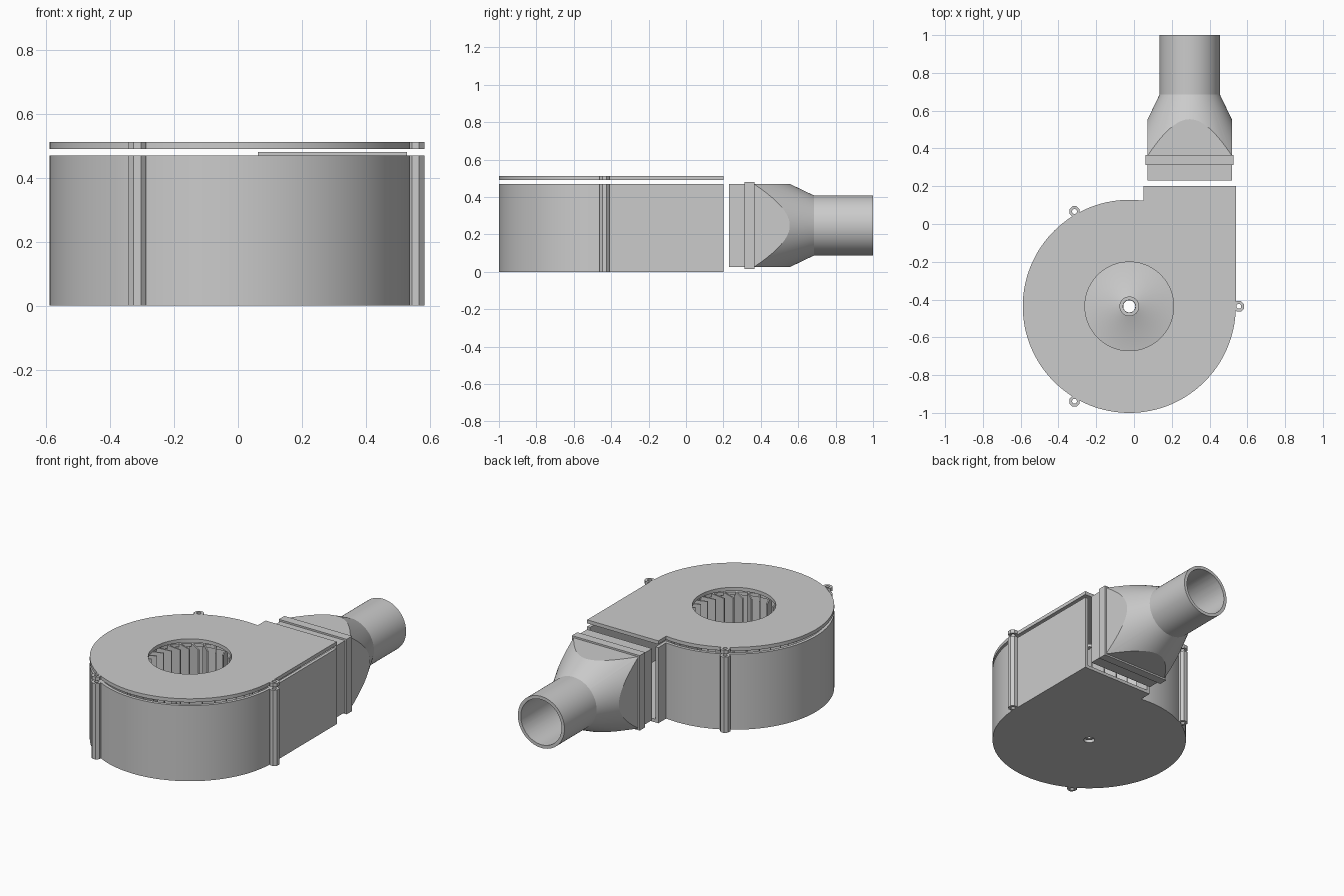
import bpy, bmesh
from math import pi, cos, sin, sqrt
from mathutils import Matrix, Vector

if "Cube" in bpy.data.objects:
    bpy.data.objects.remove(bpy.data.objects["Cube"])

grey = bpy.data.materials.new("plain grey")
grey.use_nodes = True
GREY = (0.6, 0.6, 0.6, 1)
grey.diffuse_color = GREY
grey.node_tree.nodes["Principled BSDF"].inputs["Base Color"].default_value = GREY

CX, CY, R = -0.025, -0.436, 0.564      # fan axis and housing radius
RIGHT, LEFT, MOUTH = 0.539, 0.05, 0.20  # outlet duct edges
NX, NZ = 0.295, 0.2475                 # nozzle axis
WALL = 0.02


def add(name, bm):
    bmesh.ops.recalc_face_normals(bm, faces=bm.faces)
    mesh = bpy.data.meshes.new(name)
    bm.to_mesh(mesh)
    bm.free()
    obj = bpy.data.objects.new(name, mesh)
    bpy.context.collection.objects.link(obj)
    mesh.materials.append(grey)
    return obj


def prism(name, points, z0, z1):
    bm = bmesh.new()
    face = bm.faces.new([bm.verts.new((x, y, z0)) for x, y in points])
    top = bmesh.ops.extrude_face_region(bm, geom=[face])["geom"]
    verts = [v for v in top if isinstance(v, bmesh.types.BMVert)]
    bmesh.ops.translate(bm, verts=verts, vec=(0, 0, z1 - z0))
    return add(name, bm)


def box(name, x0, x1, y0, y1, z0, z1):
    return prism(name, [(x0, y0), (x1, y0), (x1, y1), (x0, y1)], z0, z1)


def lathe(name, profile, place, n=64):
    """Revolve a closed (radius, height) profile round z, then place it."""
    bm = bmesh.new()
    rings = []
    for r, h in profile:
        if r == 0:
            rings.append([bm.verts.new((0, 0, h))] * n)
        else:
            rings.append([bm.verts.new((r * cos(2 * pi * i / n), r * sin(2 * pi * i / n), h))
                          for i in range(n)])
    for a, b in zip(rings, rings[1:] + rings[:1]):
        for i in range(n):
            j = (i + 1) % n
            loop = list(dict.fromkeys([a[i], a[j], b[j], b[i]]))
            if len(loop) > 2:
                bm.faces.new(loop)
    bm.transform(place)
    return add(name, bm)


def drum(name, x, y, r, z0, z1, n=64):
    return lathe(name, [(0, z0), (r, z0), (r, z1), (0, z1)],
                 Matrix.Translation((x, y, 0)) @ Matrix.Rotation(pi / n, 4, "Z"), n)


def combine(target, other, operation):
    mod = target.modifiers.new(operation, "BOOLEAN")
    mod.operation, mod.solver, mod.object = operation, "EXACT", other
    bpy.context.view_layer.update()
    graph = bpy.context.evaluated_depsgraph_get()
    mesh = bpy.data.meshes.new_from_object(target.evaluated_get(graph))
    target.modifiers.clear()
    target.data = mesh
    bpy.data.objects.remove(other)


def scroll(inset, mouth):
    """Outline of the round housing with its straight outlet duct."""
    r, left = R - inset, LEFT + inset
    dx = left - CX
    start = pi / 2 - math_asin(dx / r)
    steps = 96
    arc = [start + (2 * pi - start) * i / steps for i in range(steps + 1)]
    return [(CX + r * cos(a), CY + r * sin(a)) for a in arc] + [(CX + r, mouth), (left, mouth)]


def math_asin(s):
    return Vector((sqrt(1 - s * s), s)).angle_signed(Vector((1, 0)))


def with_ears(body, z0, z1):
    """Add the three screw bosses and drill them."""
    spots = [(CX + 0.58 * cos(k * 2 * pi / 3), CY + 0.58 * sin(k * 2 * pi / 3)) for k in range(3)]
    for x, y in spots:
        combine(body, drum("boss", x, y, 0.03, z0, z1, 8), "UNION")
    for x, y in spots:
        combine(body, drum("drill", x, y, 0.013, z0 - 0.1, z1 + 0.1, 12), "DIFFERENCE")


def smooth(obj):
    bpy.ops.object.select_all(action="DESELECT")
    obj.select_set(True)
    bpy.context.view_layer.objects.active = obj
    bpy.ops.object.shade_smooth_by_angle(angle=0.4)


# Housing tray, open at the top and at the outlet
housing = prism("housing", scroll(0, MOUTH), 0, 0.47)
combine(housing, prism("cavity", scroll(WALL, MOUTH + 0.1), WALL, 0.6), "DIFFERENCE")
combine(housing, drum("shaft_hole", CX, CY, 0.032, -0.1, 0.1, 24), "DIFFERENCE")
with_ears(housing, 0, 0.47)

# Lid floating above, with the air inlet
lid = prism("lid", scroll(0, MOUTH), 0.49, 0.512)
combine(lid, drum("inlet", CX, CY, 0.235, 0.4, 0.6), "DIFFERENCE")
with_ears(lid, 0.49, 0.512)

# Impeller: back plate rising to a bored hub, blades and top ring
axis = Matrix.Translation((CX, CY, 0))
hub = lathe("impeller_hub", [(0.033, 0.03), (0.36, 0.03), (0.36, 0.05), (0.235, 0.05),
                             (0.052, 0.11), (0.052, 0.16), (0.033, 0.16)], axis)
ring = lathe("impeller_ring", [(0.33, 0.42), (0.36, 0.42), (0.36, 0.44), (0.33, 0.44)], axis)
bm = bmesh.new()
for k in range(30):
    turn = axis @ Matrix.Rotation(k * 2 * pi / 30, 4, "Z")
    place = (turn @ Matrix.Translation((0.3, 0, 0.245)) @ Matrix.Rotation(0.5, 4, "Z")
             @ Matrix.Diagonal((0.12, 0.008, 0.39, 1)))
    bmesh.ops.create_cube(bm, size=1, matrix=place)
blades = add("impeller_blades", bm)

# Nozzle: square socket that a cone trims down to a round pipe
along_y = Matrix.Translation((NX, 0, NZ)) @ Matrix.Rotation(-pi / 2, 4, "X")


def nozzle_solid(name, inset, y0, y1):
    h, slope = 0.2225 - inset, 0.48
    pipe = 0.16 - inset
    wide = pipe + slope * (0.685 - y0)
    solid = lathe(name, [(0, y0), (wide, y0), (pipe, 0.685), (pipe, y1), (0, y1)], along_y, 96)
    combine(solid, box("trim", NX - h, NX + h, y0 - 0.1, y1 + 0.1, NZ - h, NZ + h), "INTERSECT")
    return solid


nozzle = nozzle_solid("outlet_nozzle", 0, 0.23, 1.0)
combine(nozzle, box("flange", NX - 0.233, NX + 0.233, 0.312, 0.366, NZ - 0.233, NZ + 0.233), "UNION")
combine(nozzle, nozzle_solid("bore", WALL, 0.15, 1.1), "DIFFERENCE")

for part in (housing, lid, hub, ring, nozzle):
    smooth(part)
